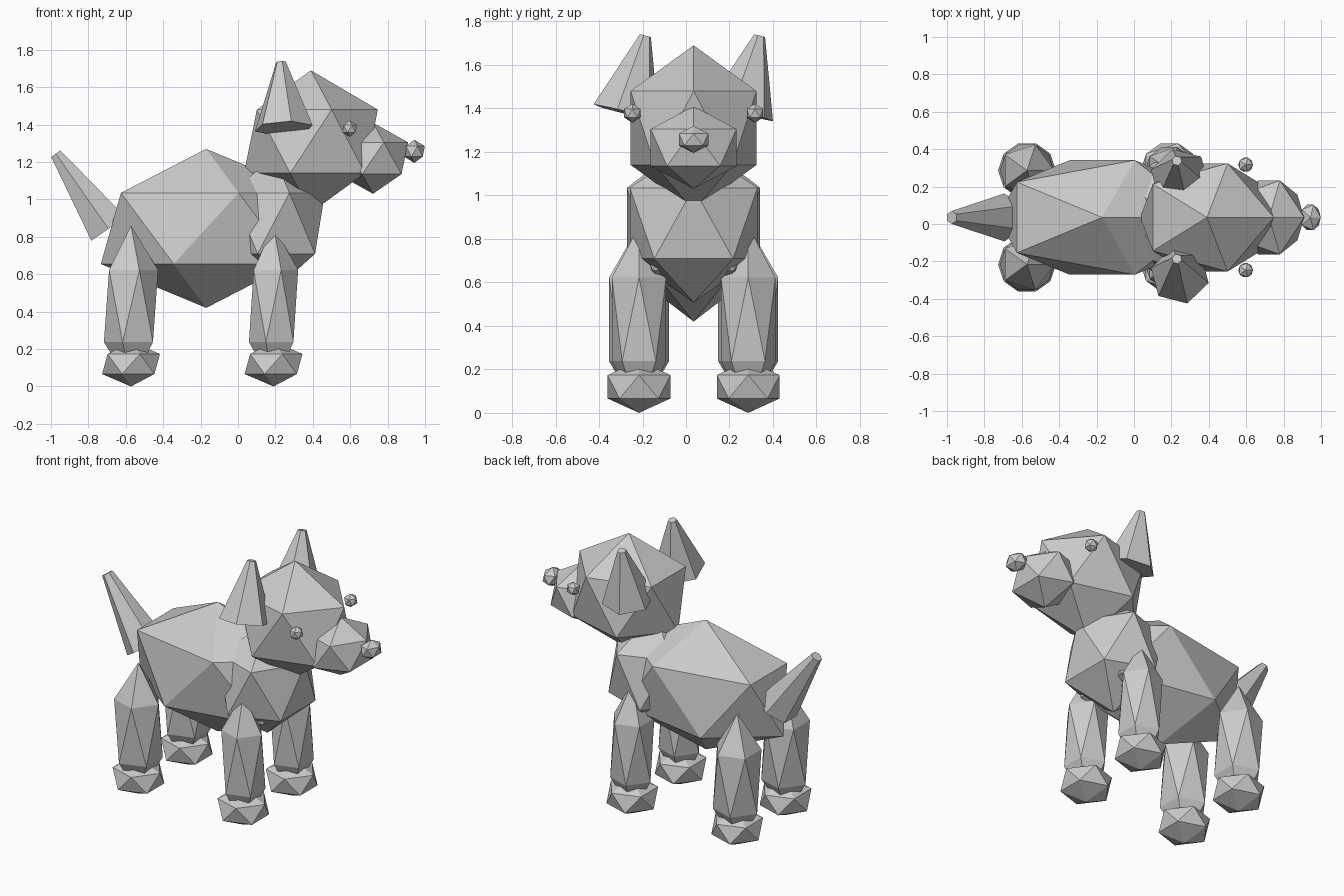
import bpy, bmesh
from math import radians
from mathutils import Matrix, Vector

if "Cube" in bpy.data.objects:
    bpy.data.objects.remove(bpy.data.objects["Cube"])

MID = 0.035  # the body's mirror line lies slightly off y = 0


def finish(name, bm):
    mesh = bpy.data.meshes.new(name)
    bm.to_mesh(mesh)
    bm.free()
    obj = bpy.data.objects.new(name, mesh)
    bpy.context.collection.objects.link(obj)
    return obj


def ball(name, center, radii):
    """20-sided ball stretched to the given radii."""
    bm = bmesh.new()
    mat = Matrix.Translation(center) @ Matrix.Diagonal((*radii, 1))
    bmesh.ops.create_icosphere(bm, subdivisions=1, radius=1, matrix=mat)
    return finish(name, bm)


def spike(name, base, r1, r2, length, tilt):
    """Six-sided blunt cone growing from the centre of its base; tilt = x, y, z degrees."""
    rx, ry, rz = (radians(a) for a in tilt)
    mat = (Matrix.Translation(base) @ Matrix.Rotation(ry, 4, 'Y')
           @ Matrix.Rotation(rx, 4, 'X') @ Matrix.Rotation(rz, 4, 'Z')
           @ Matrix.Translation((0, 0, length / 2)))
    bm = bmesh.new()
    bmesh.ops.create_cone(bm, cap_ends=True, segments=6, radius1=r1,
                          radius2=r2, depth=length, matrix=mat)
    return finish(name, bm)


# Torso and head
ball("body", (-0.17, MID, 0.845), (0.63, 0.36, 0.425))
ball("chest", (0.19, MID, 0.872), (0.307, 0.345, 0.364))
ball("head", (0.39, MID, 1.31), (0.40, 0.34, 0.38))
ball("snout", (0.722, MID, 1.22), (0.21, 0.232, 0.19))
ball("nose", (0.943, MID, 1.257), (0.062, 0.08, 0.062))

for side, s in (("right", -1), ("left", 1)):
    # Eyes
    ball(side + "_eye", (0.597, MID + s * 0.282, 1.378), (0.044, 0.044, 0.044))
    # Ears, both leaning the same way
    spike(side + "_ear", (0.245, -0.0125 + s * 0.2625, 1.38),
          0.16, 0.027, 0.365, (-14, -2.5, 15))
    # Legs and paws
    for end, x, r in (("front", 0.19, 0.147), ("rear", -0.572, 0.162)):
        y = MID + s * 0.251
        ball(f"{end}_{side}_leg", (x, y, 0.43), (r, r, 0.43))
        ball(f"{end}_{side}_paw", (x, y, 0.12), (0.173, 0.17, 0.12))

# Tail
spike("tail", (-0.693, MID, 0.843), 0.128, 0.035, 0.49, (0, -35, 0))
